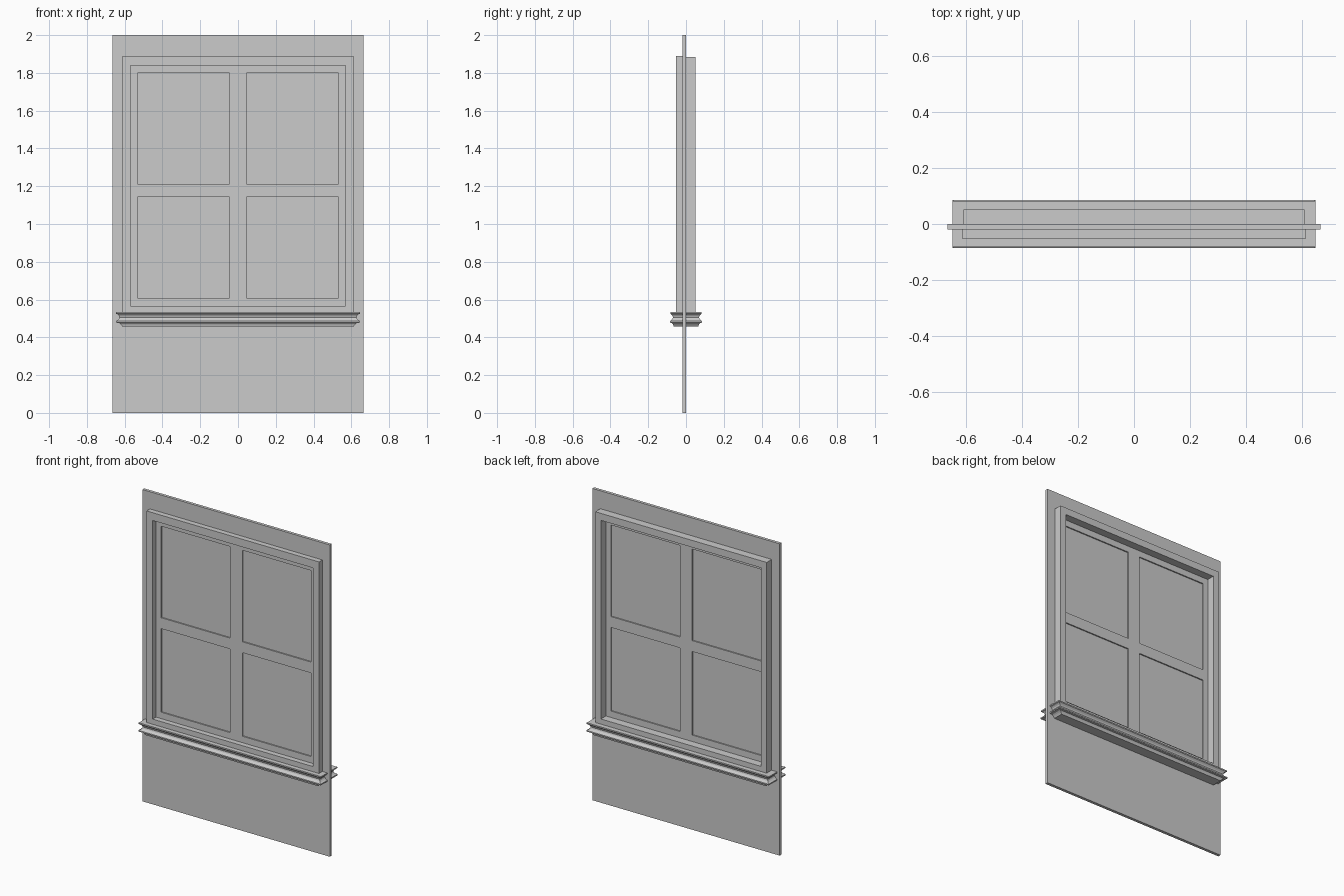
import bpy, bmesh

if "Cube" in bpy.data.objects:
    bpy.data.objects.remove(bpy.data.objects["Cube"])


def new_object(name, bm):
    bmesh.ops.recalc_face_normals(bm, faces=bm.faces)
    mesh = bpy.data.meshes.new(name)
    bm.to_mesh(mesh)
    bm.free()
    obj = bpy.data.objects.new(name, mesh)
    bpy.context.collection.objects.link(obj)
    return obj


def pierced_slab(name, xs, zs, holes, y0, y1):
    """Upright slab cut on a grid; cells listed in holes are left open."""
    bm = bmesh.new()
    grid = [[bm.verts.new((x, y0, z)) for z in zs] for x in xs]
    for i in range(len(xs) - 1):
        for j in range(len(zs) - 1):
            if (i, j) not in holes:
                bm.faces.new((grid[i][j], grid[i + 1][j],
                              grid[i + 1][j + 1], grid[i][j + 1]))
    loose = [v for v in bm.verts if not v.link_faces]
    bmesh.ops.delete(bm, geom=loose, context='VERTS')
    ext = bmesh.ops.extrude_face_region(bm, geom=bm.faces[:])
    verts = [g for g in ext['geom'] if isinstance(g, bmesh.types.BMVert)]
    bmesh.ops.translate(bm, verts=verts, vec=(0, y1 - y0, 0))
    return new_object(name, bm)


def stacked_rings(name, rings):
    """Moulding that wraps a rectangle: (half x, half y, z) per level."""
    bm = bmesh.new()
    loops = [[bm.verts.new((sx * hx, sy * hy, z))
              for sx, sy in ((-1, -1), (1, -1), (1, 1), (-1, 1))]
             for hx, hy, z in rings]
    for a, b in zip(loops, loops[1:]):
        for k in range(4):
            n = (k + 1) % 4
            bm.faces.new((a[k], a[n], b[n], b[k]))
    bm.faces.new(loops[0])
    bm.faces.new(loops[-1])
    return new_object(name, bm)


WALL_FRONT, WALL_BACK = -0.019, 0.0

# Wall panel with four window openings
pane_x = [-0.533, -0.044, 0.044, 0.533]
pane_z = [0.607, 1.143, 1.213, 1.80]
openings = [(1, 1), (3, 1), (1, 3), (3, 3)]
pierced_slab("wall_panel", [-0.665] + pane_x + [0.665],
             [0.0] + pane_z + [2.0], openings, WALL_FRONT, WALL_BACK)

# Glass panes set halfway into the openings
for i, j in openings:
    pierced_slab(f"glass_pane_{i}_{j}", pane_x[i - 1:i + 1],
                 pane_z[j - 1:j + 1], [], -0.011, -0.008)

# Raised frame on each side of the wall
for name, hx, top, y0, y1 in (
        ("front_frame", 0.612, 1.89, -0.053, WALL_FRONT),
        ("back_frame", 0.608, 1.885, WALL_BACK, 0.051)):
    pierced_slab(name, [-hx, -0.568, 0.568, hx],
                 [0.53, 0.566, 1.84, top], [(1, 1)], y0, y1)

# Moulded sill with a hollow cove, wrapping both sides
stacked_rings("window_sill", [
    (0.612, 0.066, 0.457), (0.616, 0.067, 0.463), (0.622, 0.070, 0.470),
    (0.630, 0.074, 0.476), (0.647, 0.086, 0.478), (0.647, 0.086, 0.486),
    (0.638, 0.079, 0.490), (0.631, 0.072, 0.497), (0.628, 0.069, 0.506),
    (0.631, 0.072, 0.515), (0.638, 0.078, 0.522), (0.647, 0.082, 0.525),
    (0.647, 0.082, 0.533)])
